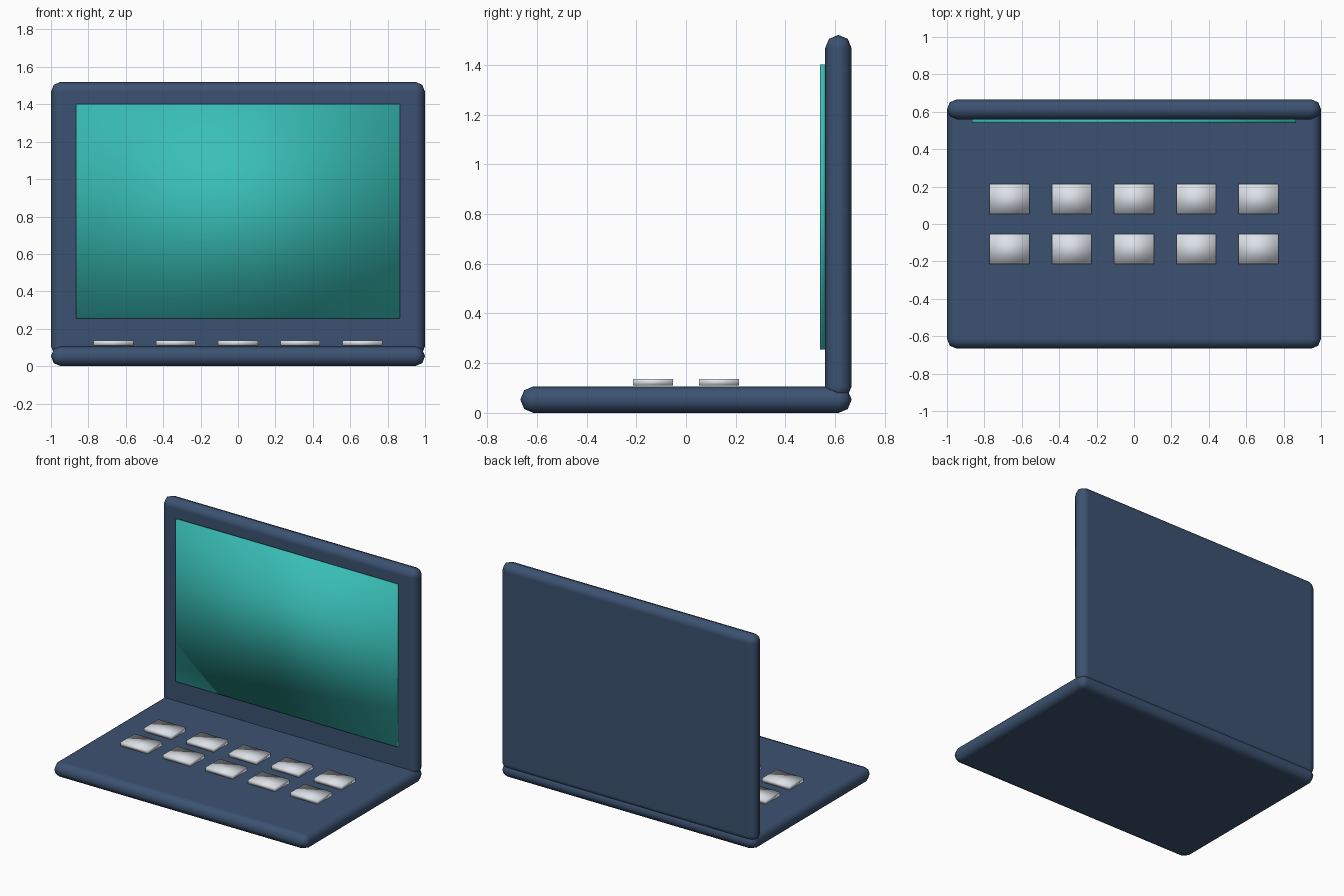
import bpy

if "Cube" in bpy.data.objects:
    bpy.data.objects.remove(bpy.data.objects["Cube"])


def material(name, color):
    mat = bpy.data.materials.new(name)
    mat.diffuse_color = (*color, 1)
    mat.use_nodes = True
    mat.node_tree.nodes["Principled BSDF"].inputs["Base Color"].default_value = mat.diffuse_color
    return mat


navy = material("navy_shell", (0.045, 0.085, 0.165))
teal = material("teal_screen", (0.04, 0.52, 0.47))
silver = material("pale_keys", (0.72, 0.76, 0.81))


def box(name, center, size, mat, bevel=0):
    bpy.ops.mesh.primitive_cube_add(size=1, location=center)
    ob = bpy.context.object
    ob.name = name
    ob.scale = size
    bpy.ops.object.transform_apply(location=False, rotation=False, scale=True)
    ob.data.materials.append(mat)
    bpy.ops.object.shade_smooth()
    if bevel:
        mod = ob.modifiers.new("rounded_edges", 'BEVEL')
        mod.width = bevel
        mod.segments = 2
        mod.harden_normals = True
    return ob


# Rounded base and upright lid, overlapping at the hinge edge
box("base", (0, 0, 0.0533), (2, 1.333, 0.1067), navy, 0.053)
box("lid", (0, 0.613, 0.787), (2, 0.1067, 1.467), navy, 0.053)

# Display panel on the front of the lid
box("screen", (0, 0.55, 0.828), (1.733, 0.02, 1.147), teal)

# Two rows of five keys
for row, y in enumerate((-0.133, 0.133)):
    for col in range(5):
        box(f"key_{row + 1}_{col + 1}", ((col - 2) * 0.333, y, 0.1235),
            (0.213, 0.16, 0.027), silver)
